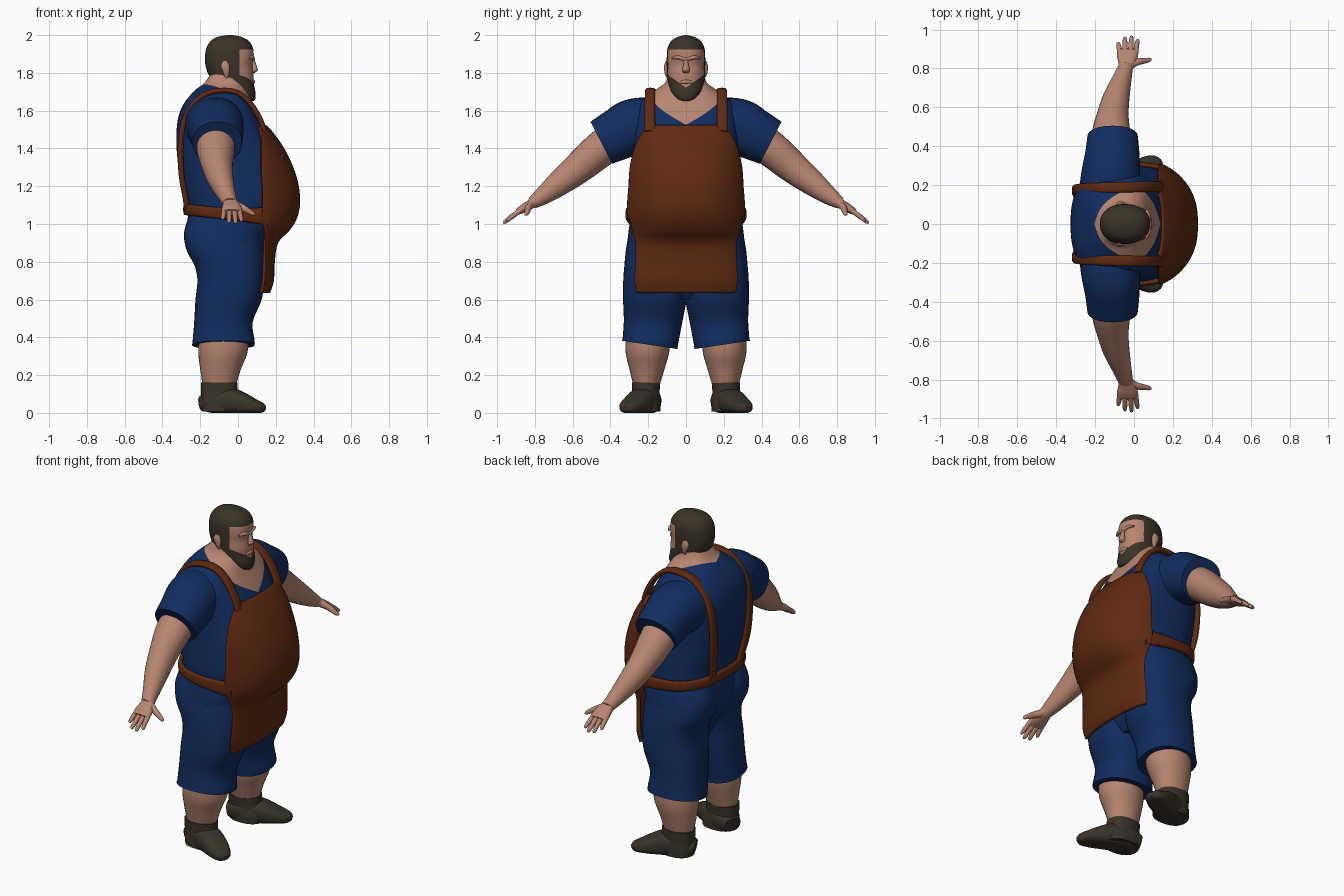
import bpy, bmesh, math
from mathutils import Vector

X, Y, Z = Vector((1, 0, 0)), Vector((0, 1, 0)), Vector((0, 0, 1))


def material(name, *rgb):
    m = bpy.data.materials.new(name)
    m.diffuse_color = (*rgb, 1)
    return m


SKIN = material("skin", .47, .235, .165)
NAVY = material("navy cloth", .006, .026, .115)
LEATHER = material("brown leather", .115, .023, .006)
HAIR = material("dark hair", .042, .033, .021)
BOOT = material("dark boot", .042, .034, .022)


def spline(keys, sub):
    """Catmull-Rom interpolation of tuples."""
    out = []
    for i in range(len(keys) - 1):
        p0, p1, p2 = keys[max(i - 1, 0)], keys[i], keys[i + 1]
        p3 = keys[min(i + 2, len(keys) - 1)]
        for s in range(sub):
            t = s / sub
            out.append([.5 * (2 * b + (c - a) * t + (2 * a - 5 * b + 4 * c - d) * t * t
                              + (3 * b - a - 3 * c + d) * t ** 3)
                        for a, b, c, d in zip(p0, p1, p2, p3)])
    return out + [list(keys[-1])]


def finish(name, bm, mat, mirror):
    bmesh.ops.recalc_face_normals(bm, faces=bm.faces)
    me = bpy.data.meshes.new(name)
    bm.to_mesh(me)
    bm.free()
    me.materials.append(mat)
    ob = bpy.data.objects.new(name, me)
    bpy.context.collection.objects.link(ob)
    if mirror:
        m = ob.modifiers.new("mirror", "MIRROR")
        m.use_axis = (False, True, False)
        m.use_mirror_merge = False
    return ob


def loft(name, keys, u, mat, p=2.0, n=32, sub=5, mirror=False):
    """Skin super-elliptic rings (x, y, z, radius along u, other radius)."""
    bm = bmesh.new()
    pts = spline(keys, sub)
    rings = []
    for i, k in enumerate(pts):
        a, b = pts[max(i - 1, 0)], pts[min(i + 1, len(pts) - 1)]
        v = (Vector(b[:3]) - Vector(a[:3])).cross(u).normalized()
        ring = []
        for j in range(n):
            c, s = math.cos(2 * math.pi * j / n), math.sin(2 * math.pi * j / n)
            co = (Vector(k[:3]) + u * math.copysign(abs(c) ** (2 / p), c) * max(k[3], .001)
                  + v * math.copysign(abs(s) ** (2 / p), s) * max(k[4], .001))
            co.z = max(co.z, 0)
            ring.append(bm.verts.new(co))
        rings.append(ring)
    for r, q in zip(rings, rings[1:]):
        for j in range(n):
            bm.faces.new((r[j], r[(j + 1) % n], q[(j + 1) % n], q[j]))
    bm.faces.new(rings[0])
    bm.faces.new(rings[-1])
    return finish(name, bm, mat, mirror)


def zk(z, xb, xf, y1, y0=None):
    """Horizontal ring from its back, front and side limits."""
    y0 = -y1 if y0 is None else y0
    return ((xb + xf) / 2, (y0 + y1) / 2, z, (xf - xb) / 2, (y1 - y0) / 2)


def recolor(ob, mats, planes, rule):
    """Cut clean borders along planes, then colour the faces by a rule."""
    for m in mats:
        ob.data.materials.append(m)
    bm = bmesh.new()
    bm.from_mesh(ob.data)
    for co, no in planes:
        bmesh.ops.bisect_plane(bm, geom=bm.verts[:] + bm.edges[:] + bm.faces[:],
                               plane_co=co, plane_no=no)
    for f in bm.faces:
        f.material_index = rule(f.calc_center_median())
    bm.to_mesh(ob.data)
    bm.free()


# Shirt and neck, with a V neckline
torso = loft("shirt_and_neck", [
    zk(1.04, -.265, .22, .295), zk(1.12, -.275, .26, .297), zk(1.2, -.295, .27, .292),
    zk(1.3, -.315, .255, .285), zk(1.4, -.325, .21, .28), zk(1.5, -.325, .15, .28),
    zk(1.58, -.312, .11, .275), zk(1.64, -.285, .08, .25), zk(1.685, -.25, .06, .2),
    zk(1.715, -.22, .045, .155), zk(1.75, -.175, .035, .11), zk(1.82, -.13, .02, .085)],
    X, NAVY, p=2.6, n=56)
A, B, C = Vector((.12, 0, 1.535)), Vector((-.06, .165, 1.705)), Vector((-.21, 0, 1.73))
n1 = (B - A).cross(C - A)
n2 = Vector((n1.x, -n1.y, n1.z))
recolor(torso, [SKIN], [(A, n1), (A, n2)],
        lambda c: int((c - A).dot(n1) > 0 and (c - A).dot(n2) > 0))

# Sleeves and arms
loft("sleeve", [(-.13, .12, 1.53, .16, .14), (-.12, .27, 1.515, .15, .15),
                (-.112, .36, 1.475, .14, .138), (-.11, .448, 1.43, .13, .125)],
     X, NAVY, p=2.2, mirror=True)
loft("arm", [(-.115, .36, 1.465, .1, .1), (-.118, .46, 1.39, .1, .095),
             (-.11, .56, 1.305, .082, .085), (-.09, .66, 1.225, .068, .07),
             (-.062, .75, 1.155, .05, .05), (-.042, .815, 1.11, .038, .032)],
     X, SKIN, mirror=True)
loft("palm", [(-.043, .795, 1.12, .036, .028), (-.036, .83, 1.1, .045, .025),
              (-.033, .865, 1.08, .054, .022), (-.032, .893, 1.063, .052, .016)],
     X, SKIN, p=2.4, n=20, mirror=True)
for i, (x0, x1, y1) in enumerate([(-.073, -.08, .935), (-.045, -.047, .962),
                                  (-.018, -.013, .967), (.008, .018, .95)]):
    z1 = 1.06 - (y1 - .88) * .65
    loft("finger_%d" % (i + 1), [
        (x0, .875, 1.073, .014, .014), ((x0 + x1) / 2, (.88 + y1) / 2, (z1 + 1.074) / 2, .013, .013),
        (x1, y1 - .008, z1 + .007, .01, .01), (x1, y1, z1, .002, .002)],
        X, SKIN, n=10, sub=3, mirror=True)
loft("thumb", [(-.02, .815, 1.105, .022, .022), (.025, .835, 1.085, .018, .019),
               (.06, .84, 1.065, .014, .014), (.082, .845, 1.052, .01, .01),
               (.09, .847, 1.047, .002, .002)], Y, SKIN, n=12, sub=3, mirror=True)

# Shorts: hips and two wide legs
loft("shorts_hips", [zk(1.07, -.258, .19, .285), zk(.97, -.275, .18, .303),
                     zk(.87, -.262, .15, .312), zk(.77, -.2, .13, .31),
                     zk(.66, -.15, .1, .25), zk(.6, -.1, .06, .08)], X, NAVY, p=2.5, n=48)
loft("shorts_leg", [
    zk(.36, -.243, .088, .34, .043), zk(.385, -.24, .088, .336, .04), zk(.48, -.232, .078, .33, .022),
    zk(.6, -.225, .125, .334, -.002), zk(.7, -.215, .138, .332, -.015), zk(.78, -.23, .138, .326, -.015),
    zk(.86, -.272, .135, .318, -.01), zk(.95, -.286, .13, .3, 0), zk(1.04, -.262, .1, .27, .02)],
    X, NAVY, p=2.35, n=40, mirror=True)

# Calves and boots
loft("calf", [zk(.42, -.205, .055, .32, .08), zk(.32, -.21, .05, .32, .09),
              zk(.23, -.2, .015, .3, .115), zk(.13, -.185, -.015, .275, .145)],
     X, SKIN, mirror=True)
loft("boot_shaft", [zk(.16, -.197, -.003, .287, .136), zk(.1, -.195, .0, .285, .14),
                    zk(.05, -.195, .02, .29, .135), zk(.008, -.19, .02, .29, .135)],
     X, BOOT, p=2.3, mirror=True)
loft("boot_foot", [(-.19, .18, .05, .05, .04), (-.12, .202, .06, .075, .065),
                   (-.03, .235, .06, .075, .068), (.04, .268, .045, .07, .052),
                   (.09, .295, .033, .06, .036), (.125, .312, .026, .042, .026),
                   (.142, .32, .022, .014, .012)],
     Vector((-.38, .92, 0)).normalized(), BOOT, p=2.6, mirror=True)

# Apron: a sheet bulging over the belly (z, half width, centre x, edge x)
rows = spline([(1.525, .2, .15, .12), (1.48, .235, .19, .125), (1.4, .275, .245, .125),
               (1.3, .298, .293, .125), (1.2, .305, .322, .13), (1.1, .312, .328, .13),
               (1.02, .308, .308, .13), (.96, .285, .268, .14), (.9, .268, .212, .145),
               (.8, .268, .195, .145), (.7, .274, .19, .14), (.635, .262, .17, .13)], 4)
bm = bmesh.new()
grid = []
for z, w, xc, xe in rows:
    line = []
    for j in range(41):
        s = math.sin(math.pi * (j / 40 - .5))
        x = xe + (xc - xe) * max(0, 1 - abs(s) ** 2.5) ** .75
        line.append(bm.verts.new((x, s * w, z)))
    grid.append(line)
for r, q in zip(grid, grid[1:]):
    for j in range(40):
        bm.faces.new((r[j], q[j], q[j + 1], r[j + 1]))
apron = finish("apron", bm, LEATHER, False)
if sum(f.normal.x for f in apron.data.polygons) < 0:
    apron.data.flip_normals()
sol = apron.modifiers.new("thickness", "SOLIDIFY")
sol.thickness, sol.offset = .022, -1

# Shoulder straps and waist band
loft("apron_strap", [
    (.14, .19, 1.49, .03, .014), (.115, .192, 1.56, .028, .014), (.06, .192, 1.645, .027, .014),
    (-.01, .19, 1.698, .027, .014), (-.1, .188, 1.706, .027, .014), (-.19, .185, 1.678, .027, .014),
    (-.26, .182, 1.6, .027, .015), (-.295, .178, 1.5, .027, .015), (-.305, .172, 1.38, .027, .015),
    (-.298, .16, 1.25, .027, .015), (-.278, .14, 1.14, .027, .015), (-.27, .125, 1.07, .027, .015)],
    Y, LEATHER, p=2.8, n=16, mirror=True)
loft("waist_band", [
    (.16, .285, 1.04, .05, .014), (.08, .3, 1.045, .04, .014), (-.03, .307, 1.053, .033, .014),
    (-.14, .293, 1.062, .03, .014), (-.215, .245, 1.07, .03, .014), (-.262, .16, 1.075, .03, .014),
    (-.275, .07, 1.077, .03, .014), (-.276, -.005, 1.077, .03, .014)],
    Z, LEATHER, p=2.8, n=16, mirror=True)

# Head with hair cap, sideburns and beard
head = loft("head", [
    zk(1.652, .045, .085, .02), zk(1.665, 0, .092, .052), zk(1.7, -.045, .092, .08),
    zk(1.75, -.11, .082, .095), zk(1.79, -.155, .082, .1), zk(1.84, -.172, .076, .102),
    zk(1.88, -.175, .083, .102), zk(1.93, -.168, .08, .098), zk(1.968, -.145, .058, .079),
    zk(1.99, -.11, .02, .045), zk(2.0, -.055, -.03, .004)], X, SKIN, p=2.2, n=48)
base = Vector((0, 0, 1.722))
cuts = [(Z * 1.925, Z), (Z * 1.775, Z), (X * .008, X), (X * -.055, X),
        (base, Vector((0, .7, -1))), (base, Vector((0, -.7, -1)))]
recolor(head, [HAIR], cuts, lambda c: int(
    c.z > 1.925 or (c.x < .008 and c.z > 1.775)
    or (c.x > -.055 and c.z < 1.722 + .7 * abs(c.y))))

# Facial features
loft("nose", [(.078, 0, 1.875, .008, .01), (.084, 0, 1.845, .012, .013),
              (.088, 0, 1.815, .017, .02), (.08, 0, 1.8, .008, .012)], X, SKIN, n=16)
loft("brow", [(.062, .075, 1.877, .006, .004), (.075, .045, 1.882, .011, .01),
              (.08, .012, 1.874, .009, .009), (.08, -.002, 1.872, .008, .008)],
     X, SKIN, n=12, mirror=True)
loft("lips", [(.076, -.035, 1.75, .005, .005), (.083, 0, 1.753, .007, .011),
              (.076, .035, 1.75, .005, .005)], X, SKIN, n=12)
loft("ear", [(-.06, .097, 1.775, .008, .006), (-.062, .102, 1.8, .016, .011),
             (-.068, .104, 1.835, .024, .012), (-.068, .102, 1.862, .012, .006)],
     X, SKIN, n=16, mirror=True)

# Smooth shading that keeps hems and cut ends crisp
for ob in bpy.context.collection.objects:
    ob.select_set(True)
    bpy.context.view_layer.objects.active = ob
bpy.ops.object.shade_smooth_by_angle(angle=math.radians(45))
